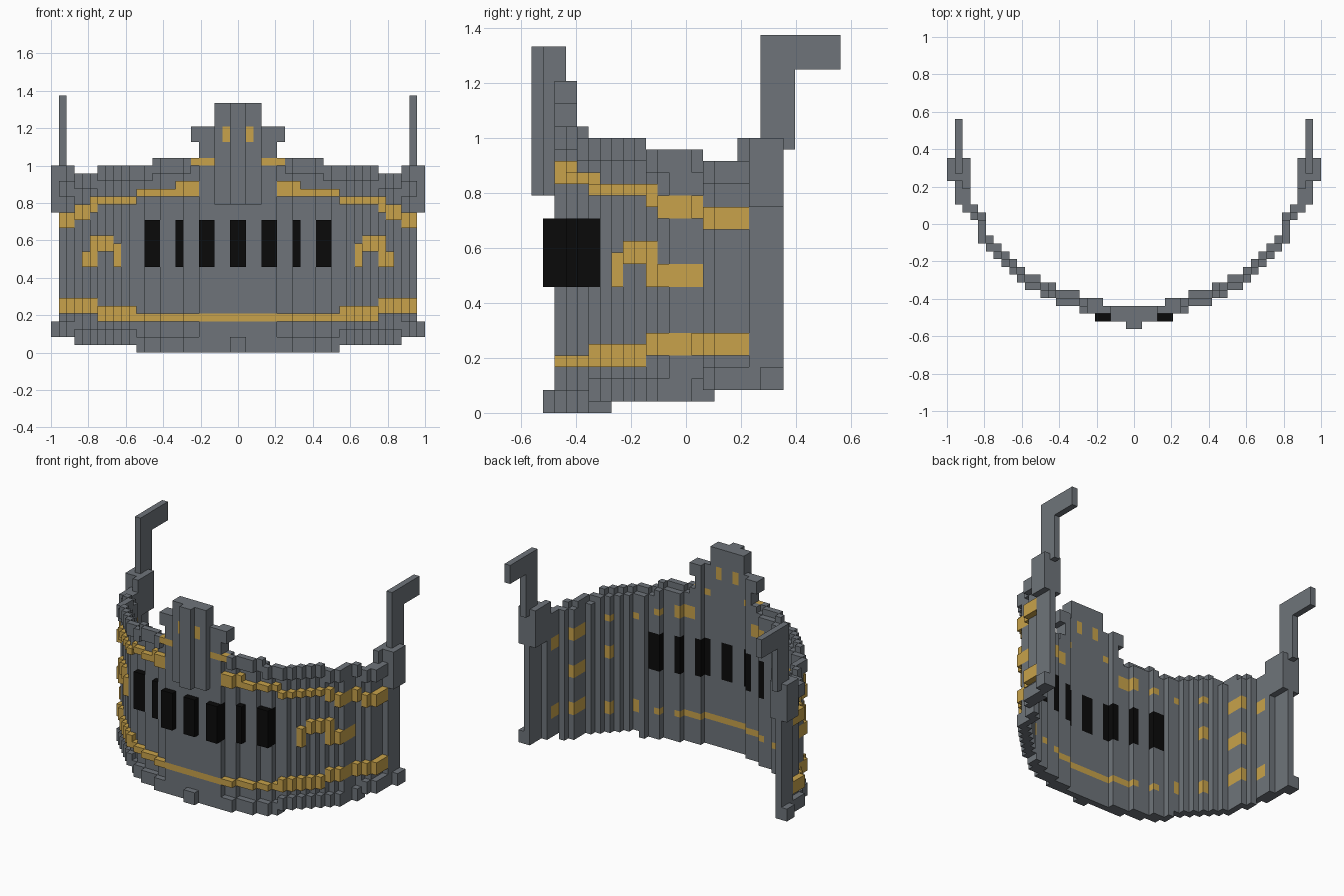
import bpy, bmesh
from mathutils import Vector

if "Cube" in bpy.data.objects:
    bpy.data.objects.remove(bpy.data.objects["Cube"])

U = 1 / 24                      # one block
cells = {}                      # (x, y, z) -> part name


def fill(part, x0, x1, y0, y1, z0, z1):
    """Fill a block range on both sides of the centre line."""
    for x in range(x0, x1):
        for y in range(y0, y1):
            for z in range(z0, z1):
                cells[(x, y, z)] = part
                cells[(-1 - x, y, z)] = part


def step(i, table):
    """Value of the first (limit, value) pair whose limit is not passed."""
    return next(v for limit, v in table if i <= limit)


# First and last depth row of the curved wall at each column
DEPTH = [(3, (0, 0)), (4, (0, 1)), (6, (1, 1)), (9, (2, 2)), (11, (3, 3)),
         (13, (4, 4)), (14, (5, 5)), (15, (6, 6)), (16, (7, 7)), (17, (8, 8)),
         (18, (9, 9)), (19, (10, 12)), (20, (13, 13)), (21, (14, 16)), (22, (17, 19))]
TOP = [(2, 32), (4, 29), (10, 25), (17, 24), (20, 23), (21, 22), (22, 24)]
BOTTOM = [(12, 0), (20, 1), (22, 2)]
UPPER = [(4, None), (7, (20, 22)), (12, (20, 21)), (17, (19, 20)), (18, (18, 20)),
         (20, (17, 19)), (21, (16, 18)), (22, None)]
LOWER = [(12, (4, 5)), (17, (4, 6)), (21, (5, 7)), (22, None)]
HOOK = {15: (11, 14), 16: (13, 15), 17: (13, 15), 18: (11, 15), 19: (11, 13)}
SLOTS = (0, 3, 4, 7, 10, 11)


def raised(part, i, z0, z1):
    """Relief one block in front of the wall, wrapping round the side ends."""
    a, b = step(i, DEPTH)
    fill(part, i, i + 1, a - 1, b, z0, z1)
    if i == 21:
        fill(part, 22, 23, a, b + 1, z0, z1)


# Curved wall
for i in range(23):
    a, b = step(i, DEPTH)
    top = step(i, TOP) - (1 if 6 <= i < 22 else 0)
    fill("wall", i, i + 1, a, b + 1, step(i, BOTTOM), top)

# Relief: rims, trim bands, hooks and slots
for i in range(22):
    a, b = step(i, DEPTH)
    low, top = step(i, BOTTOM), step(i, TOP)
    if i > 4 or i == 0:
        raised("bottom_rim", i, low, low + 2)
    if i > 5:
        raised("top_rim", i, top - 2, top)
    inlaid = i < 8 or i % 3 == 1
    for name, band in (("upper_band", step(i, UPPER)), ("lower_band", step(i, LOWER)),
                       ("side_hooks", HOOK.get(i))):
        if band:
            if i > 4:
                raised(name, i, *band)
            if inlaid:
                fill(name, i, i + 1, a, b + 1, *band)
    if i in SLOTS:
        fill("slots", i, i + 1, a - 1, b + 1, 11, 17)

# Crest with eyes, wings and shoulder trim
fill("crest", 0, 3, -1, 0, 19, 32)
fill("crest", 0, 1, -2, -1, 19, 32)
fill("crest", 5, 6, 0, 2, 27, 29)
fill("crest", 4, 5, 0, 2, 25, 29)
fill("crest_eyes", 1, 2, -1, 1, 27, 29)
fill("shoulder_trim", 3, 5, 0, 1, 24, 25)
fill("shoulder_trim", 5, 6, 0, 1, 24, 25)

# End brackets and arms
fill("brackets", 21, 24, 17, 20, 18, 24)
fill("brackets", 21, 22, 16, 17, 18, 24)
fill("brackets", 23, 24, 18, 20, 2, 4)
fill("arms", 22, 23, 18, 21, 23, 33)
fill("arms", 22, 23, 18, 25, 30, 33)


def material(name, colour):
    m = bpy.data.materials.new(name)
    m.diffuse_color = (*colour, 1)
    m.use_nodes = True
    m.node_tree.nodes["Principled BSDF"].inputs["Base Color"].default_value = m.diffuse_color
    return m


grey = material("steel_grey", (0.157, 0.175, 0.195))
gold = material("gold", (0.58, 0.365, 0.07))
black = material("black", (0.003, 0.003, 0.003))
MATS = {"upper_band": gold, "lower_band": gold, "side_hooks": gold,
        "crest_eyes": gold, "shoulder_trim": gold, "slots": black}

# Visible skin of each part: only faces not covered by another block
for part in sorted(set(cells.values())):
    bm = bmesh.new()
    for c, name in cells.items():
        if name != part:
            continue
        for axis in range(3):
            for side in (0, 1):
                n = list(c)
                n[axis] += 2 * side - 1
                if tuple(n) in cells:
                    continue
                u, v = (axis + 1) % 3, (axis + 2) % 3
                ring = []
                for du, dv in ((0, 0), (1, 0), (1, 1), (0, 1)):
                    p = list(c)
                    p[axis] += side
                    p[u] += du
                    p[v] += dv
                    ring.append(bm.verts.new(Vector((p[0], p[1] - 11.5, p[2])) * U))
                bm.faces.new(ring if side else ring[::-1])
    bmesh.ops.remove_doubles(bm, verts=bm.verts[:], dist=U * 0.01)
    bmesh.ops.dissolve_limit(bm, angle_limit=0.01, verts=bm.verts[:], edges=bm.edges[:])
    mesh = bpy.data.meshes.new(part)
    bm.to_mesh(mesh)
    bm.free()
    mesh.materials.append(MATS.get(part, grey))
    bpy.context.collection.objects.link(bpy.data.objects.new(part, mesh))
